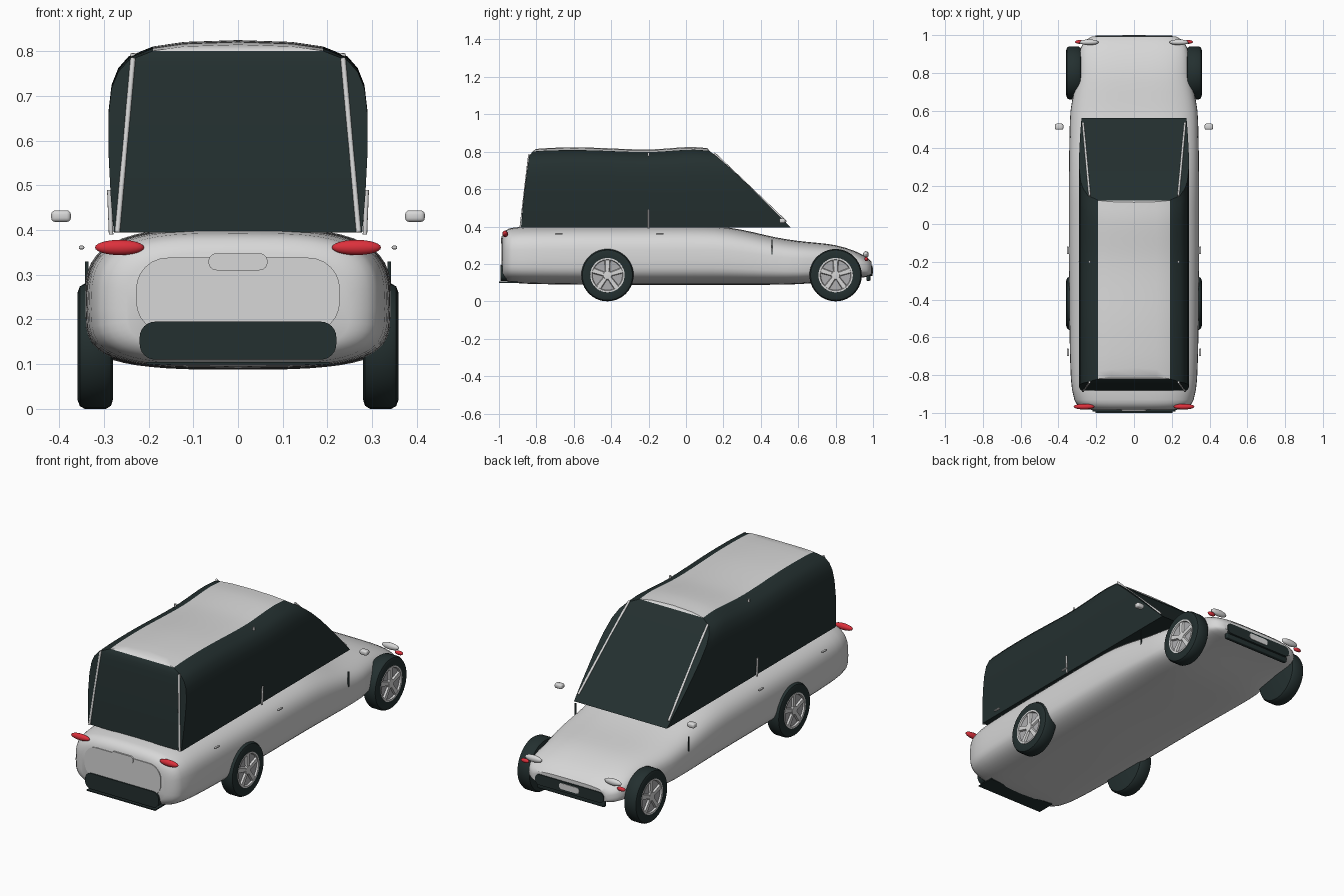
import bpy, bmesh, math
from mathutils import Vector

if "Cube" in bpy.data.objects:
    bpy.data.objects.remove(bpy.data.objects["Cube"])


def mat(name, r, g, b):
    m = bpy.data.materials.new(name)
    m.diffuse_color = (r, g, b, 1)
    m.use_nodes = True
    m.node_tree.nodes["Principled BSDF"].inputs["Base Color"].default_value = m.diffuse_color
    return m


PAINT = mat("silver_paint", 0.68, 0.68, 0.68)
DARK = mat("dark_glass_and_rubber", 0.017, 0.029, 0.029)
RED = mat("red_lens", 0.72, 0.03, 0.045)
RIM = mat("rim_grey", 0.42, 0.42, 0.43)


def finish(name, bm, mats, smooth=True, angle=40):
    bmesh.ops.remove_doubles(bm, verts=bm.verts, dist=1e-5)
    bmesh.ops.recalc_face_normals(bm, faces=bm.faces)
    me = bpy.data.meshes.new(name)
    bm.to_mesh(me)
    bm.free()
    for m in mats:
        me.materials.append(m)
    ob = bpy.data.objects.new(name, me)
    bpy.context.collection.objects.link(ob)
    if smooth:
        bpy.ops.object.select_all(action='DESELECT')
        ob.select_set(True)
        bpy.context.view_layer.objects.active = ob
        bpy.ops.object.shade_smooth_by_angle(angle=math.radians(angle))
    return ob


def loft(bm, rings, closed=True):
    vs = [[bm.verts.new(p) for p in r] for r in rings]
    n = len(vs[0])
    for a, b in zip(vs, vs[1:]):
        for i in range(n if closed else n - 1):
            j = (i + 1) % n
            bm.faces.new((a[i], a[j], b[j], b[i]))
    return vs


def interp(table, t):
    # smooth interpolation through (t, values...) rows
    n = len(table)
    for i in range(n - 1):
        if t <= table[i + 1][0]:
            break
    r = [table[max(i - 1, 0)], table[i], table[i + 1], table[min(i + 2, n - 1)]]
    h = r[2][0] - r[1][0]
    u = (t - r[1][0]) / h
    out = []
    for k in range(1, len(r[0])):
        m1 = (r[2][k] - r[0][k]) / (r[2][0] - r[0][0]) * h
        m2 = (r[3][k] - r[1][k]) / (r[3][0] - r[1][0]) * h
        out.append((2*u**3 - 3*u*u + 1)*r[1][k] + (u**3 - 2*u*u + u)*m1
                   + (3*u*u - 2*u**3)*r[2][k] + (u**3 - u*u)*m2)
    return out


# Lower body: y, half width, top, bottom
BODY = [(-0.982, 0.25, 0.35, 0.13), (-0.965, 0.29, 0.378, 0.112), (-0.93, 0.316, 0.393, 0.10),
        (-0.82, 0.334, 0.401, 0.093), (-0.4, 0.343, 0.404, 0.088), (0.15, 0.345, 0.402, 0.088),
        (0.3, 0.344, 0.382, 0.088), (0.48, 0.341, 0.342, 0.089), (0.6, 0.336, 0.323, 0.092),
        (0.7, 0.318, 0.313, 0.10), (0.8, 0.298, 0.300, 0.112), (0.9, 0.29, 0.27, 0.124),
        (0.965, 0.265, 0.236, 0.13), (0.992, 0.225, 0.212, 0.138)]


def body_ring(y, n=48):
    w, top, bot = interp(BODY, y)
    mid = bot + (top - bot) * 0.42
    ring = []
    for i in range(n):
        a = 2 * math.pi * i / n
        c, s = math.cos(a), math.sin(a)
        e = 2 / 3.4
        x = w * math.copysign(abs(c) ** e, c)
        z = mid + (top - mid if s > 0 else mid - bot) * math.copysign(abs(s) ** e, s)
        ring.append((x, y, z))
    return ring


ys = []
for a, b in zip(BODY, BODY[1:]):
    k = max(2, int((b[0] - a[0]) / 0.05))
    ys += [a[0] + (b[0] - a[0]) * i / k for i in range(k)]
ys.append(BODY[-1][0])
bm = bmesh.new()
rings = loft(bm, [body_ring(y) for y in ys])
bm.faces.new(rings[0])
bm.faces.new(rings[-1])
finish("lower_body", bm, [PAINT])

# Cabin: arched section swept lengthwise between sloping ends; x, z, rear y, front y
ARCH = [(0.278, 0.395, -0.882, 0.56), (0.285, 0.48, -0.875, 0.475), (0.29, 0.58, -0.865, 0.375),
        (0.29, 0.66, -0.855, 0.293), (0.283, 0.72, -0.847, 0.228), (0.268, 0.757, -0.842, 0.185),
        (0.245, 0.783, -0.837, 0.152), (0.19, 0.805, -0.82, 0.125), (0.12, 0.815, -0.808, 0.118),
        (0.0, 0.819, -0.80, 0.115)]
WAVE = [(0, -0.004), (0.1, 0.002), (0.3, 0.003), (0.65, -0.007), (0.9, 0.006), (1, 0.0)]


def cabin_ring(t):
    pts = []
    for x, z, yb, yf in ARCH:
        pts.append((x, yb + (yf - yb) * t, z + interp(WAVE, t)[0] * (z - 0.395) / 0.42))
    return pts + [(-p[0], p[1], p[2]) for p in pts[-2::-1]]


bm = bmesh.new()
rings = loft(bm, [cabin_ring(i / 24) for i in range(25)], closed=False)
bm.faces.new([v for r in (rings[0], rings[-1][::-1]) for v in (r[0], r[-1])])
for f in bm.faces:  # painted roof strip between the dark sides
    c = f.calc_center_median()
    f.material_index = 0 if c.z > 0.77 and abs(c.x) < 0.19 else 1
for ring in (rings[0], rings[-1]):  # rear and front glass in strips
    n = len(ring)
    for i in range(n // 2):
        vs = [ring[i], ring[i + 1], ring[n - 2 - i], ring[n - 1 - i]]
        f = bm.faces.new(list(dict.fromkeys(vs)))
        f.material_index = 0 if f.calc_center_median().z > 0.8 else 1
finish("cabin", bm, [PAINT, DARK], angle=30)


def plate(name, hx, z0, z1, y0, y1, m, r=0.04, x=0, taper=0):
    # rounded rectangle in xz, thick along y
    bm = bmesh.new()
    ring = []
    for cx, cz, a0 in ((hx-r, z1-r, 0), (r-hx, z1-r, 90), (r-hx, z0+r, 180), (hx-r, z0+r, 270)):
        for k in range(7):
            a = math.radians(a0 + 15 * k)
            ring.append((x + cx + r * math.cos(a), cz + r * math.sin(a)))
    vs = loft(bm, [[(p, y, q) for p, q in ring] for y in (y0, y1)])
    bm.faces.new(vs[0])
    bm.faces.new(vs[1])
    return finish(name, bm, [m])


def box(name, c, s, m, bevel=0):
    bm = bmesh.new()
    bmesh.ops.create_cube(bm, size=1)
    for v in bm.verts:
        v.co = Vector([c[i] + v.co[i] * s[i] for i in range(3)])
    if bevel:
        bmesh.ops.bevel(bm, geom=bm.edges[:], offset=bevel, segments=3, affect='EDGES', profile=0.5)
    return finish(name, bm, [m])


def ellipsoid(name, c, r, m):
    bm = bmesh.new()
    bmesh.ops.create_uvsphere(bm, u_segments=24, v_segments=12, radius=1)
    for v in bm.verts:
        v.co = Vector([c[i] + v.co[i] * r[i] for i in range(3)])
    return finish(name, bm, [m])


def rod(name, a, b, r, m):
    a, b = Vector(a), Vector(b)
    bm = bmesh.new()
    bmesh.ops.create_cone(bm, cap_ends=True, segments=10, radius1=r, radius2=r, depth=(b - a).length)
    q = (b - a).to_track_quat('Z', 'Y')
    for v in bm.verts:
        v.co = q @ v.co + (a + b) / 2
    return finish(name, bm, [m])


# Tail panel, handle, bumpers, grille
plate("tailgate", 0.228, 0.17, 0.338, -0.986, -0.975, PAINT, 0.07)
plate("tailgate_handle", 0.066, 0.31, 0.348, -0.99, -0.97, PAINT, 0.018)
plate("rear_bumper", 0.22, 0.11, 0.195, -0.992, -0.96, DARK, 0.035)
box("rear_lip", (0, -0.95, 0.102), (0.41, 0.1, 0.006), DARK)
plate("front_grille", 0.205, 0.135, 0.192, 0.97, 0.997, DARK, 0.025)
plate("front_badge_plate", 0.06, 0.15, 0.182, 0.98, 1.0, PAINT, 0.015)
box("front_lip", (0, 0.975, 0.125), (0.40, 0.022, 0.03), DARK, 0.005)


def lathe(bm, prof, y, z, side, mi, n=40):
    before = set(bm.faces)
    loft(bm, [[(side * x, y + r * math.cos(2*math.pi*i/n), z + r * math.sin(2*math.pi*i/n))
               for i in range(n)] for x, r in prof])
    for f in set(bm.faces) - before:
        f.material_index = mi


TYRE = [(0.28, 0.0001), (0.28, 0.12), (0.284, 0.133), (0.295, 0.14), (0.343, 0.14), (0.354, 0.134),
        (0.359, 0.12), (0.356, 0.092), (0.346, 0.09)]
RING = [(0.346, 0.093), (0.358, 0.092), (0.358, 0.083), (0.349, 0.08)]
HUB = [(0.346, 0.026), (0.357, 0.022), (0.358, 0.0001)]

for side, tag in ((1, "right"), (-1, "left")):
    # Wheels with five spokes
    for y, end in ((0.80, "front"), (-0.42, "rear")):
        bm = bmesh.new()
        lathe(bm, TYRE, y, 0.14, side, 0)
        lathe(bm, [(0.347, 0.091), (0.346, 0.0001)], y, 0.14, side, 2)
        lathe(bm, RING, y, 0.14, side, 1)
        lathe(bm, HUB, y, 0.14, side, 1)
        for k in range(5):
            a = math.radians(90 + 72 * k)
            c, s = math.cos(a), math.sin(a)
            sp = [[(side * x, y + r*c - w*s, 0.14 + r*s + w*c)
                   for w, x in ((-h, 0.345), (-h*0.7, 0.356), (h*0.7, 0.356), (h, 0.345))]
                  for r, h in ((0.012, 0.012), (0.086, 0.017))]
            nf = set(bm.faces)
            loft(bm, sp)
            for f in set(bm.faces) - nf:
                f.material_index = 1
        finish(f"{end}_wheel_{tag}", bm, [DARK, PAINT, RIM])
    # Lamps
    ellipsoid(f"tail_lamp_{tag}", (side*0.265, -0.967, 0.361), (0.055, 0.015, 0.017), RED)
    ellipsoid(f"head_lamp_{tag}", (side*0.238, 0.962, 0.25), (0.05, 0.015, 0.018), PAINT)
    ellipsoid(f"turn_lamp_{tag}", (side*0.288, 0.964, 0.226), (0.024, 0.01, 0.011), RED)
    # Mirrors, handles, door seam
    box(f"mirror_{tag}", (side*0.396, 0.515, 0.431), (0.044, 0.032, 0.026), PAINT, 0.009)
    for y in (-0.14, -0.68):
        box(f"door_handle_{tag}", (side*0.35, y, 0.361), (0.012, 0.04, 0.008), PAINT, 0.003)
    box(f"door_seam_{tag}", (side*0.338, 0.46, 0.29), (0.008, 0.004, 0.08), DARK)
    # Pillar trims
    rod(f"front_pillar_{tag}", (side*0.27, 0.535, 0.425), (side*0.235, 0.15, 0.792), 0.006, PAINT)
    rod(f"rear_pillar_{tag}", (side*0.27, -0.884, 0.395), (side*0.235, -0.838, 0.785), 0.006, PAINT)
    rod(f"middle_pillar_{tag}", (side*0.284, -0.2, 0.39), (side*0.288, -0.2, 0.49), 0.005, PAINT)
    rod(f"roof_clip_{tag}", (side*0.235, -0.2, 0.775), (side*0.235, -0.2, 0.795), 0.006, PAINT)
